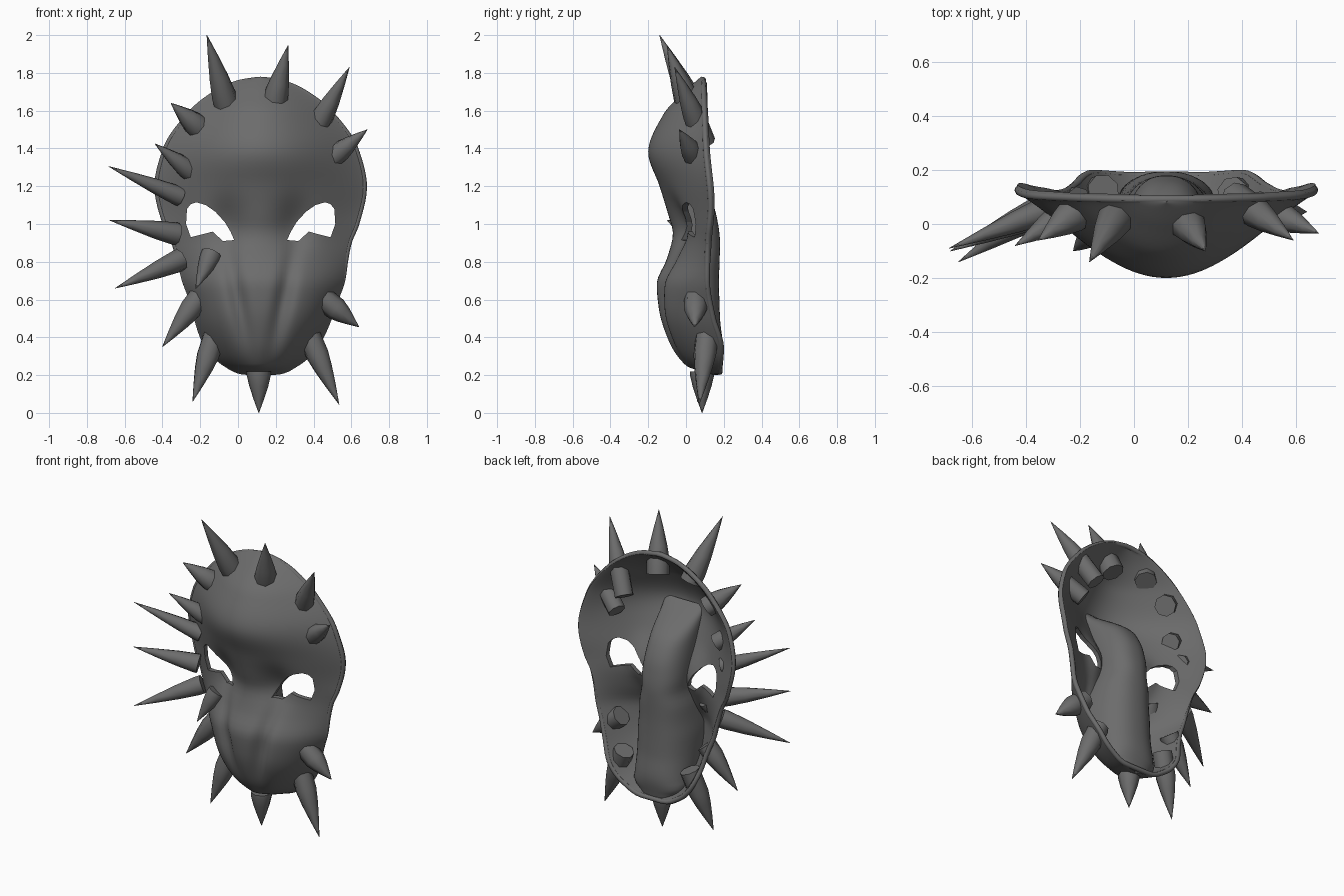
import bpy, bmesh, math
from mathutils import Vector

if "Cube" in bpy.data.objects:
    bpy.data.objects.remove(bpy.data.objects["Cube"])

CX = 0.12  # the mask's own middle line

grey = bpy.data.materials.new("dark_grey")
grey.use_nodes = True
grey.diffuse_color = (0.15, 0.15, 0.15, 1)
grey.node_tree.nodes["Principled BSDF"].inputs["Base Color"].default_value = (0.15, 0.15, 0.15, 1)

# Profiles by height: half width, y of the middle line, y of the rim
WIDTH = [(0.2, 0), (0.205, 0.1), (0.24, 0.18), (0.3, 0.26), (0.4, 0.33), (0.6, 0.41), (0.7, 0.445), (0.8, 0.46),
         (0.9, 0.48), (1.0, 0.52), (1.2, 0.56), (1.4, 0.515), (1.6, 0.375), (1.7, 0.25), (1.76, 0.12), (1.78, 0)]
FRONT = [(0.2, 0.15), (0.25, 0.0), (0.4, -0.1), (0.56, -0.145), (0.68, -0.155), (0.82, -0.1),
         (0.95, -0.07), (1.05, -0.095), (1.2, -0.14), (1.38, -0.2), (1.58, -0.12), (1.7, -0.01), (1.78, 0.08)]
RIM = [(0.2, 0.17), (0.33, 0.18), (0.5, 0.135), (0.7, 0.105), (0.9, 0.11), (1.1, 0.125), (1.4, 0.1), (1.78, 0.085)]
# Inner column behind the nose: y of its back and its half width
BACK = [(0.21, 0.17), (0.35, 0.195), (0.5, 0.18), (0.7, 0.175), (0.9, 0.18), (1.05, 0.16), (1.2, 0.09), (1.38, -0.16)]
COLUMN = [(0.21, 0.08), (0.3, 0.18), (0.6, 0.2), (0.8, 0.17), (0.92, 0.14), (1.38, 0.14)]


def curve_at(table, z):
    """Smooth interpolation through a profile."""
    n = len(table)
    z = min(max(z, table[0][0]), table[-1][0])
    i = max(k for k in range(n - 1) if table[k][0] <= z)

    def slope(k):
        if k in (0, n - 1):
            a, b = (0, 1) if k == 0 else (n - 2, n - 1)
            return (table[b][1] - table[a][1]) / (table[b][0] - table[a][0])
        d0 = (table[k][1] - table[k - 1][1]) / (table[k][0] - table[k - 1][0])
        d1 = (table[k + 1][1] - table[k][1]) / (table[k + 1][0] - table[k][0])
        return 0 if d0 * d1 <= 0 else 2 * d0 * d1 / (d0 + d1)

    (z0, a), (z1, b) = table[i], table[i + 1]
    h = z1 - z0
    t = (z - z0) / h
    return (a * (1 + 2 * t) * (1 - t) ** 2 + slope(i) * h * t * (1 - t) ** 2
            + b * t * t * (3 - 2 * t) + slope(i + 1) * h * t * t * (t - 1))


def bump(d, size):
    return math.exp(-(d / size) ** 2)


def half_width(z, side):
    """The right half of the jaw is a little narrower."""
    return curve_at(WIDTH, z) * (1 - (0.08 * bump(z - 0.6, 0.25) if side < 0 else 0))


def surface_y(x, z):
    """Front face of the mask: bulge, eye sockets and grooves beside the nose."""
    dx = abs(x - CX)
    s = min(dx / max(half_width(z, x - CX), 1e-4), 1)
    rim, front = curve_at(RIM, z), curve_at(FRONT, z)
    jaw = bump(z - 0.5, 0.32)
    shape = (1 - jaw) * max(math.cos(math.pi / 2 * s), 0) ** 1.15 + jaw * (1 - s ** 3)
    y = rim + (front - rim) * shape
    y += 0.05 * bump(dx - 0.18, 0.09) * bump(z - 1.0, 0.13)
    y += 0.045 * bump(dx - 0.06 - 0.2 * max(z - 0.3, 0), 0.045) * bump(z - 0.6, 0.24)
    return y


def finish(ob, angle=50):
    ob.data.materials.clear()
    ob.data.materials.append(grey)
    bpy.ops.object.select_all(action="DESELECT")
    ob.select_set(True)
    bpy.context.view_layer.objects.active = ob
    bpy.ops.object.shade_smooth_by_angle(angle=math.radians(angle))


def mesh_object(name, bm):
    me = bpy.data.meshes.new(name)
    bm.to_mesh(me)
    bm.free()
    ob = bpy.data.objects.new(name, me)
    bpy.context.collection.objects.link(ob)
    return ob


def sheet(bm, rows, cols, point):
    """Grid of faces over point(row fraction, column fraction)."""
    grid = [[bm.verts.new(point(r / rows, c / cols)) for c in range(cols + 1)] for r in range(rows + 1)]
    for lo, hi in zip(grid, grid[1:]):
        for c in range(cols):
            bm.faces.new((lo[c], lo[c + 1], hi[c + 1], hi[c]))
    return grid


def shell_point(v, w):
    z = 0.99 - 0.79 * math.cos(math.pi * v)
    u = math.sin(math.pi * (w - 0.5))
    x = CX + u * half_width(z, u)
    return x, surface_y(x, z), z


def column_point(v, w):
    z = 0.21 + 1.17 * v
    t = math.sin(math.pi * (0.5 - w))
    hw = curve_at(COLUMN, z)
    foot = surface_y(CX + math.copysign(hw, t), z) + 0.015
    back = max(curve_at(BACK, z), foot)
    return CX + t * hw, foot + (back - foot) * (1 - abs(t) ** 2.4) ** 0.42, z


# Mask shell: a sheet shaped by the profiles, then thickened
bm = bmesh.new()
inner_rows = sheet(bm, 72, 64, shell_point)[2:-2]
edge_points = [row[0].co.copy() for row in inner_rows] + [row[-1].co.copy() for row in reversed(inner_rows)]
bmesh.ops.remove_doubles(bm, verts=bm.verts, dist=0.0005)
mask = mesh_object("mask_shell", bm)
solid = mask.modifiers.new("Thickness", "SOLIDIFY")
solid.thickness = 0.028
solid.offset = -1

# Rounded column on the inside, behind the nose
bm = bmesh.new()
sheet(bm, 40, 24, column_point)
finish(mesh_object("inner_nose_column", bm))

# Eye openings, mirrored about the middle line
EYE = [(0.39, 1.08), (0.37, 1.105), (0.34, 1.115), (0.29, 1.1), (0.24, 1.065), (0.19, 1.01), (0.16, 0.96),
       (0.14, 0.915), (0.2, 0.91), (0.255, 0.96), (0.29, 0.95), (0.37, 0.93), (0.395, 1.0)]
for side, label in ((1, "left"), (-1, "right")):
    bm = bmesh.new()
    face = bm.faces.new([bm.verts.new((CX + side * x, -0.4, z)) for x, z in EYE])
    out = bmesh.ops.extrude_face_region(bm, geom=[face])
    bmesh.ops.translate(bm, vec=(0, 0.8, 0), verts=[v for v in out["geom"] if isinstance(v, bmesh.types.BMVert)])
    bmesh.ops.recalc_face_normals(bm, faces=bm.faces)
    cutter = mesh_object(label + "_eye_cutter", bm)
    cutter.hide_render = True
    cutter.hide_viewport = True
    cut = mask.modifiers.new(label + "_eye", "BOOLEAN")
    cut.operation = "DIFFERENCE"
    cut.solver = "EXACT"
    cut.object = cutter
finish(mask)

# Rolled lip just inside the edge
lip = bpy.data.curves.new("rim_lip", "CURVE")
lip.dimensions = "3D"
lip.bevel_depth = 0.015
lip.bevel_resolution = 2
line = lip.splines.new("POLY")
line.points.add(len(edge_points) - 1)
for p, co in zip(line.points, edge_points):
    inward = Vector((CX - co.x, 0, 0.99 - co.z)).normalized() * 0.013
    p.co = (co.x + inward.x, co.y + 0.006, co.z + inward.z, 1)
line.use_cyclic_u = True
line.use_smooth = True
lip.materials.append(grey)
bpy.context.collection.objects.link(bpy.data.objects.new("rim_lip", lip))


def spike(name, base, tip, radius, root):
    """Pointed cone with a straight peg that runs through the shell."""
    base, tip = Vector(base), Vector(tip)
    length = (tip - base).length
    bm = bmesh.new()
    rings = []
    for h, k in ((-root, 1), (0, 1), (0.3 * length, 0.78), (0.65 * length, 0.42), (length, 0.02)):
        rings.append([bm.verts.new((radius * k * math.cos(a * math.pi / 4),
                                    radius * k * math.sin(a * math.pi / 4), h)) for a in range(8)])
    for lo, hi in zip(rings, rings[1:]):
        for a in range(8):
            b = (a + 1) % 8
            bm.faces.new((lo[a], lo[b], hi[b], hi[a]))
    bm.faces.new(rings[0][::-1])
    bm.faces.new(rings[-1])
    ob = mesh_object(name, bm)
    ob.rotation_euler = (tip - base).to_track_quat("Z", "Y").to_euler()
    ob.location = base
    finish(ob)


# Spikes: foot, tip, radius, peg length
SPIKES = {
    "crown_right": ((-0.075, 0.01, 1.68), (-0.165, -0.14, 2.0), 0.066, 0.07),
    "crown_left": ((0.2, 0.0, 1.67), (0.265, -0.1, 1.945), 0.068, 0.08),
    "temple_left_upper": ((0.455, 0.04, 1.58), (0.59, -0.06, 1.83), 0.058, 0.18),
    "temple_left_lower": ((0.55, 0.025, 1.39), (0.685, -0.035, 1.5), 0.055, 0.14),
    "temple_right_upper": ((-0.23, 0.03, 1.53), (-0.355, -0.06, 1.64), 0.065, 0.06),
    "temple_right_lower": ((-0.28, 0.02, 1.3), (-0.44, -0.08, 1.425), 0.055, 0.05),
    "side_right_upper": ((-0.33, 0.05, 1.155), (-0.685, -0.09, 1.305), 0.052, 0.03),
    "side_right_middle": ((-0.34, 0.05, 0.95), (-0.68, -0.1, 1.02), 0.06, 0.02),
    "side_right_lower": ((-0.33, 0.06, 0.8), (-0.65, -0.14, 0.66), 0.06, 0.03),
    "cheek_right": ((-0.15, -0.03, 0.82), (-0.225, -0.1, 0.655), 0.055, 0.03),
    "jaw_right_upper": ((-0.25, 0.07, 0.55), (-0.4, 0.04, 0.35), 0.06, 0.08),
    "jaw_right_lower": ((-0.16, 0.1, 0.3), (-0.24, 0.06, 0.06), 0.062, 0.15),
    "chin": ((0.11, 0.085, 0.2), (0.11, 0.085, 0.0), 0.064, 0.02),
    "jaw_left_lower": ((0.42, 0.1, 0.31), (0.535, 0.07, 0.045), 0.062, 0.14),
    "jaw_left_upper": ((0.52, 0.05, 0.55), (0.64, 0.045, 0.455), 0.062, 0.12),
}
for part, spec in SPIKES.items():
    spike(part + "_spike", *spec)
